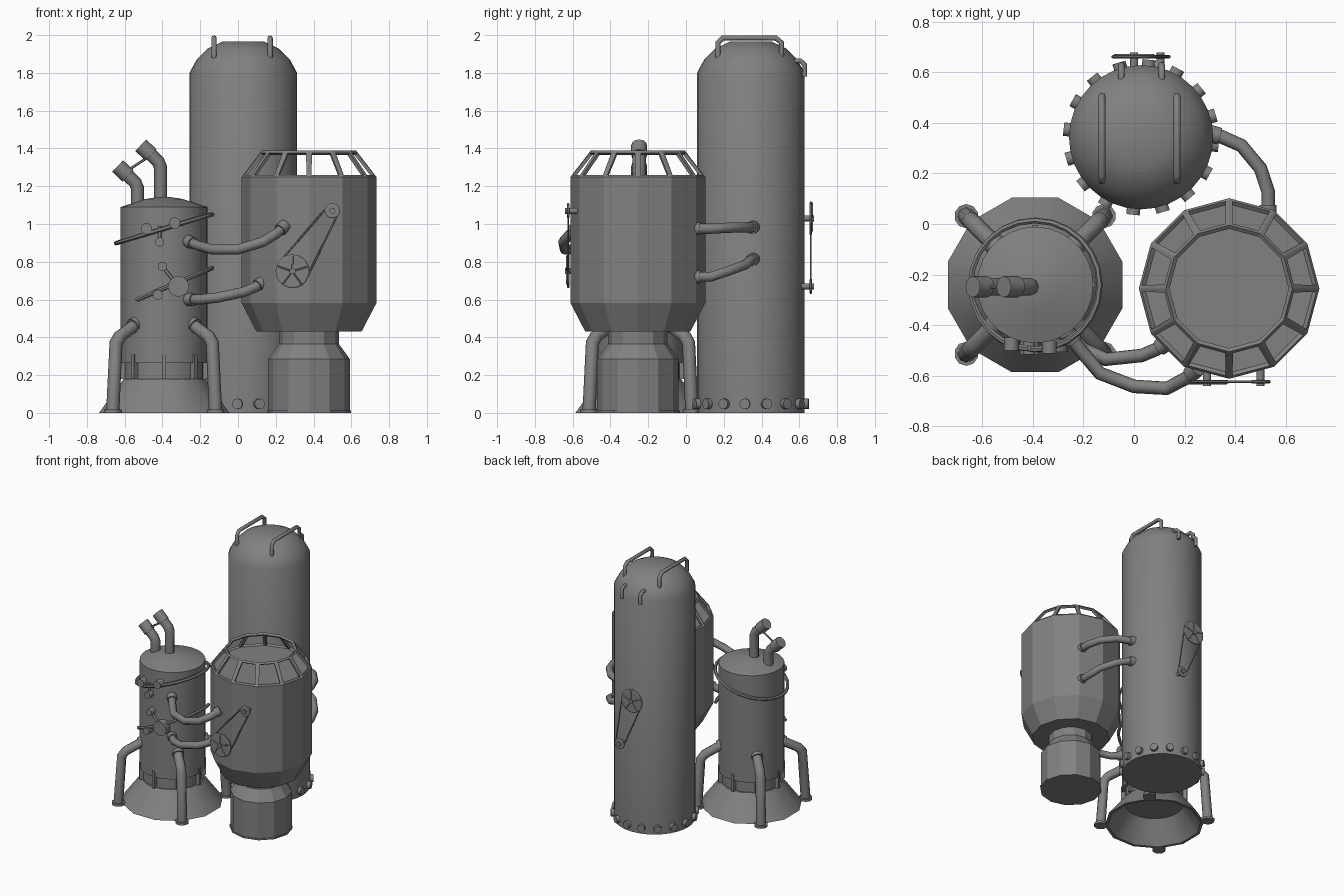
import bpy, bmesh, math
from math import cos, sin, pi, radians
from mathutils import Vector

if "Cube" in bpy.data.objects:
    bpy.data.objects.remove(bpy.data.objects["Cube"])

metal = bpy.data.materials.new("grey_metal")
metal.diffuse_color = (0.22, 0.22, 0.22, 1)
metal.use_nodes = True
metal.node_tree.nodes["Principled BSDF"].inputs["Base Color"].default_value = metal.diffuse_color


def finish(obj, smooth):
    obj.data.materials.clear()
    obj.data.materials.append(metal)
    bpy.ops.object.select_all(action='DESELECT')
    obj.select_set(True)
    bpy.context.view_layer.objects.active = obj
    if smooth:
        bpy.ops.object.shade_smooth_by_angle(angle=radians(smooth))
    return obj


def from_bmesh(name, bm, smooth=0):
    bmesh.ops.recalc_face_normals(bm, faces=bm.faces)
    me = bpy.data.meshes.new(name)
    bm.to_mesh(me)
    bm.free()
    obj = bpy.data.objects.new(name, me)
    bpy.context.collection.objects.link(obj)
    return finish(obj, smooth)


def lathe(name, centre, profile, n, smooth=0, turn=0.0, caps=True, closed=False):
    """Revolve (radius, z) points around a vertical axis."""
    bm = bmesh.new()
    rings = [[bm.verts.new((centre[0] + r * cos(turn + 2 * pi * i / n),
                            centre[1] + r * sin(turn + 2 * pi * i / n), z))
              for i in range(n)] for r, z in profile]
    pairs = list(zip(rings, rings[1:])) + ([(rings[-1], rings[0])] if closed else [])
    for a, b in pairs:
        for i in range(n):
            j = (i + 1) % n
            bm.faces.new((a[i], a[j], b[j], b[i]))
    if caps and not closed:
        bm.faces.new(rings[0])
        bm.faces.new(rings[-1])
    return from_bmesh(name, bm, smooth)


def tube(name, points, r, res=2, cyclic=False):
    """Round pipe along a list of points."""
    cu = bpy.data.curves.new(name, 'CURVE')
    cu.dimensions = '3D'
    cu.bevel_depth = r
    cu.bevel_resolution = res
    cu.use_fill_caps = not cyclic
    sp = cu.splines.new('POLY')
    sp.points.add(len(points) - 1)
    for p, co in zip(sp.points, points):
        p.co = (*co, 1)
    sp.use_cyclic_u = cyclic
    obj = bpy.data.objects.new(name, cu)
    bpy.context.collection.objects.link(obj)
    bpy.ops.object.select_all(action='DESELECT')
    obj.select_set(True)
    bpy.context.view_layer.objects.active = obj
    bpy.ops.object.convert(target='MESH')
    return finish(bpy.context.object, 50)


def rod(name, a, b, r, n=12):
    """Straight cylinder from a to b."""
    a, b = Vector(a), Vector(b)
    bpy.ops.mesh.primitive_cylinder_add(vertices=n, radius=r, depth=(b - a).length,
                                        location=(a + b) / 2)
    obj = bpy.context.object
    obj.name = name
    obj.rotation_euler = (b - a).to_track_quat('Z', 'Y').to_euler()
    return finish(obj, 50)


def box(name, loc, size, rot=(0, 0, 0)):
    bpy.ops.mesh.primitive_cube_add(size=1, location=loc, rotation=rot)
    obj = bpy.context.object
    obj.name = name
    obj.scale = size
    return finish(obj, 0)


def pulley(name, big, small, y_wall, y_out):
    """Belt drive: spoked wheel, small wheel, belt and axles on a wall facing y."""
    s = 1 if y_out > y_wall else -1
    R, r = 0.083, 0.034
    B, S = Vector((big[0], 0, big[1])), Vector((small[0], 0, small[1]))
    for c, rad in ((B, R), (S, r)):
        rod(name + "_axle", (c.x, y_wall, c.z), (c.x, y_out + s * 0.006, c.z), 0.016)
        rod(name + "_wheel", (c.x, y_out - s * 0.018, c.z), (c.x, y_out - s * 0.004, c.z), rad, 20)
        tube(name + "_rim", [(c.x + rad * cos(2 * pi * i / 20), y_out - s * 0.011,
                              c.z + rad * sin(2 * pi * i / 20)) for i in range(20)],
             0.007, 1, True)
    for i in range(5):
        a = 2 * pi * i / 5 + 0.3
        rod(name + "_spoke", (B.x, y_out - s * 0.004, B.z),
            (B.x + R * cos(a), y_out - s * 0.004, B.z + R * sin(a)), 0.004, 6)
    d = (S - B)
    base = math.atan2(d.z, d.x)
    off = math.acos((R - r) / d.length)
    for a in (base + off, base - off):
        u = Vector((cos(a), 0, sin(a)))
        y = Vector((0, y_out - s * 0.011, 0))
        rod(name + "_belt", B + u * R + y, S + u * r + y, 0.005, 6)


# Tall tank
TX, TY = 0.028, 0.343
lathe("tall_tank", (TX, TY), [(0.285, 0), (0.285, 1.8), (0.247, 1.87), (0.19, 1.927),
                              (0.113, 1.965)], 32, 35)
for k in range(16):
    a = radians(-6 + 22.5 * k)
    u = Vector((cos(a), sin(a), 0))
    c = Vector((TX, TY, 0.048))
    rod("tank_bolt", c + u * 0.27, c + u * 0.308, 0.028, 10)
for x in (-0.127, 0.17):
    tube("tank_handle", [(x, 0.17, 1.88), (x, 0.17, 1.96), (x, 0.195, 1.985),
                         (x, 0.475, 1.985), (x, 0.505, 1.96), (x, 0.505, 1.88)], 0.014)
for x in (-0.05, 0.11):
    tube("tank_hook", [(x, 0.56, 1.86), (x, 0.605, 1.865), (x, 0.628, 1.845),
                       (x, 0.628, 1.78)], 0.013)
pulley("tank_pulley", (0.0, 1.03), (0.105, 0.67), 0.59, 0.672)

# Round vessel with windowed crown
RX, RY = 0.376, -0.255
lathe("vessel_body", (RX, RY), [(0.278, 0.43), (0.357, 0.582), (0.357, 1.249)], 12)
crown = lathe("vessel_crown", (RX, RY), [(0.357, 1.249), (0.25, 1.388)], 12, caps=False)
bm = bmesh.new()
bm.from_mesh(crown.data)
panes = list(bm.faces)
bmesh.ops.inset_individual(bm, faces=panes, thickness=0.021)
bmesh.ops.delete(bm, geom=panes, context='FACES')
bm.to_mesh(crown.data)
bm.free()
sol = crown.modifiers.new("thickness", 'SOLIDIFY')
sol.thickness = 0.018
sol.offset = -1
lathe("vessel_base", (RX, RY), [(0.222, 0), (0.222, 0.012), (0.216, 0.012), (0.216, 0.285),
                                (0.158, 0.365), (0.158, 0.44)], 12)
pulley("vessel_pulley", (0.288, 0.75), (0.5, 1.07), -0.57, -0.635)

# Boiler
LX, LY = -0.391, -0.241
lathe("boiler_body", (LX, LY), [(0.208, 0.16), (0.208, 0.265), (0.23, 0.265), (0.23, 1.09),
                                (0.1, 1.132), (0.03, 1.143)], 28, 35)
lathe("boiler_skirt", (LX, LY), [(0.357, 0), (0.222, 0.18), (0.2, 0.18), (0.335, 0)],
      12, 35, turn=pi / 12, closed=True)
for k in range(8):
    a = k * pi / 4
    box("skirt_bracket", (LX + 0.222 * cos(a), LY + 0.222 * sin(a), 0.245),
        (0.03, 0.022, 0.13), (0, 0, a))
# Boiler legs
for sx in (-1, 1):
    for sy in (-1, 1):
        def at(o, z):
            return (LX + sx * o, LY + sy * o, z)
        tube("boiler_leg", [at(0.14, 0.475), at(0.235, 0.405), at(0.255, 0.37),
                            at(0.272, 0.01)], 0.035)
        rod("leg_collar", at(0.135, 0.478), at(0.165, 0.457), 0.043)
        rod("leg_foot", at(0.272, 0), at(0.272, 0.018), 0.048, 10)

# Chimneys with wider mouths
for x, bend in ((-0.41, 1.32), (-0.532, 1.21)):
    y = -0.248
    tube("chimney", [(x, y, 1.1), (x, y, bend - 0.02), (x - 0.012, y, bend + 0.01),
                     (x - 0.08, y, bend + 0.075)], 0.035)
    rod("chimney_mouth", (x - 0.05, y, bend + 0.045), (x - 0.105, y, bend + 0.097), 0.042)
rod("chimney_brace", (-0.58, -0.248, 1.285), (-0.49, -0.248, 1.345), 0.007, 6)


# Thin hoops around the boiler, tilted up to the right
def hoop(deg, z, slope, R=0.255):
    a = radians(deg)
    return (LX + R * cos(a), LY + R * sin(a), z + slope * cos(a) * R)


tube("upper_hoop", [hoop(15 * i, 0.975, 0.3) for i in range(24)], 0.012, 1, True)
tube("lower_hoop", [hoop(d, 0.66, 0.42) for d in range(-125, 31, 10)], 0.012, 1)
# Gauges: x, z, radius
for x, z, r in ((-0.485, 0.975, 0.03), (-0.335, 1.005, 0.03), (-0.415, 0.905, 0.025),
                (-0.40, 0.775, 0.025), (-0.315, 0.67, 0.055), (-0.425, 0.625, 0.027)):
    y = LY - math.sqrt(0.255 ** 2 - (x - LX) ** 2)
    rod("gauge", (x, y + 0.03, z), (x, y - 0.022, z), r, 14)
rod("gauge_stem", (-0.415, -0.49, 0.905), (-0.415, -0.49, 0.99), 0.009, 8)
rod("gauge_stem", (-0.40, -0.492, 0.775), (-0.315, -0.48, 0.67), 0.009, 8)


# Connecting pipes with collars at both ends
def pipe(name, pts):
    tube(name, pts, 0.027)
    for p, q in ((pts[0], pts[1]), (pts[-1], pts[-2])):
        p, q = Vector(p), Vector(q)
        d = (q - p).normalized()
        rod(name + "_collar", p, p + d * 0.045, 0.034)


pipe("upper_pipe", [(-0.265, -0.43, 0.91), (-0.21, -0.5, 0.885), (-0.135, -0.59, 0.865),
                    (0.0, -0.642, 0.865), (0.13, -0.65, 0.905), (0.205, -0.61, 0.95),
                    (0.25, -0.57, 0.995)])
pipe("lower_pipe", [(-0.265, -0.43, 0.6), (-0.2, -0.495, 0.6), (-0.11, -0.535, 0.61),
                    (0.03, -0.52, 0.64), (0.09, -0.495, 0.665), (0.135, -0.465, 0.695)])
for name, z0, z1, z2 in (("rear_upper_pipe", 0.985, 0.98, 0.975),
                         ("rear_lower_pipe", 0.815, 0.75, 0.72)):
    pipe(name, [(0.295, 0.36, z0), (0.345, 0.345, z0 - 0.005), (0.425, 0.31, (z0 + z1) / 2),
                (0.5, 0.22, z1), (0.53, 0.13, z2), (0.53, 0.03, z2)])
